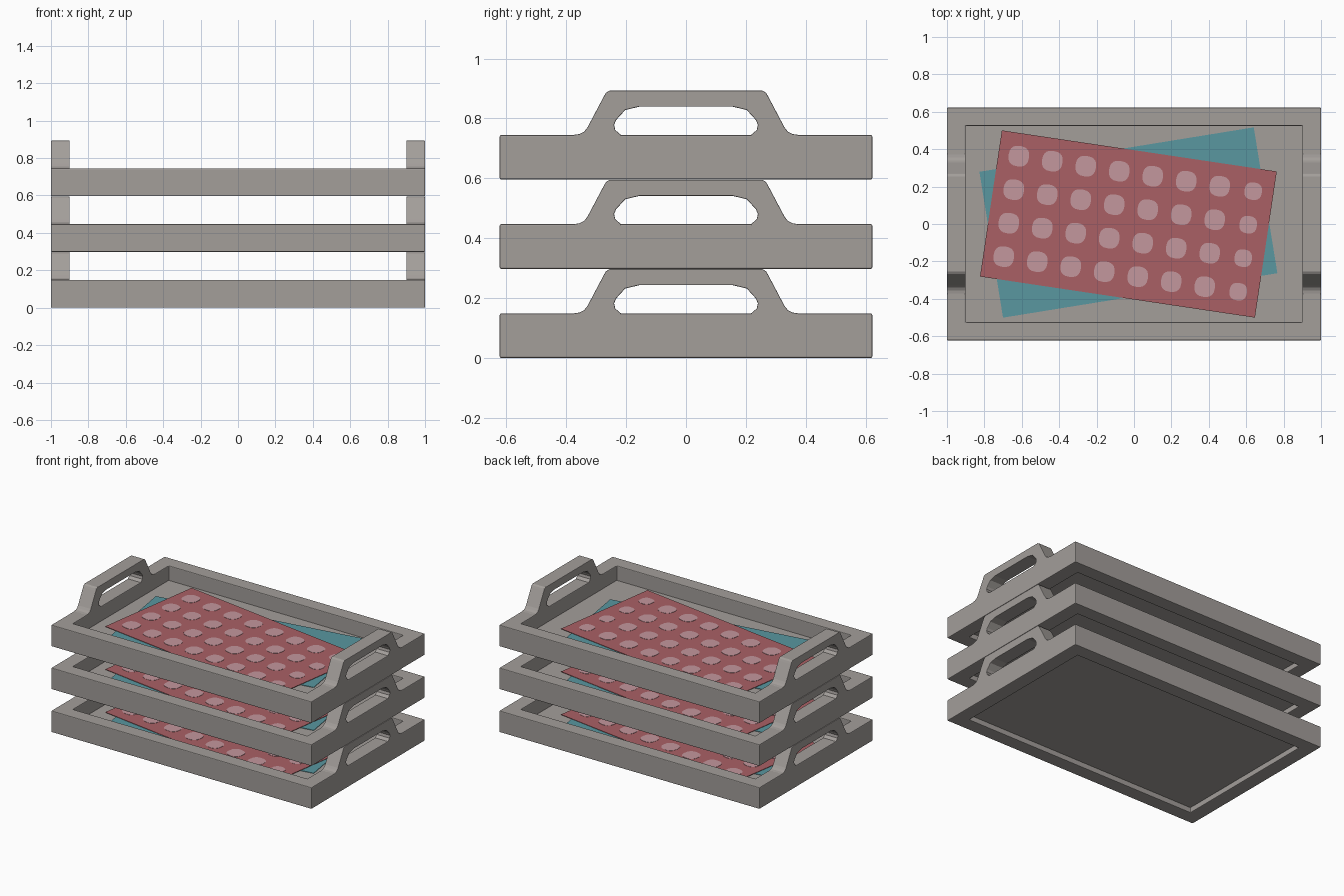
import bpy, bmesh, math
from mathutils import Matrix, Vector

if "Cube" in bpy.data.objects:
    bpy.data.objects.remove(bpy.data.objects["Cube"])

PITCH, H = 0.298, 0.149          # stacking step, rim height
OX, OY, IX, IY = 1.0, 0.622, 0.9, 0.525


def material(name, rgb):
    m = bpy.data.materials.new(name)
    m.diffuse_color = (*rgb, 1)
    m.use_nodes = True
    m.node_tree.nodes["Principled BSDF"].inputs["Base Color"].default_value = m.diffuse_color
    return m


GREY = material("warm_grey", (0.366, 0.342, 0.324))
RED = material("dusty_red", (0.40, 0.118, 0.13))
TEAL = material("teal", (0.10, 0.31, 0.35))
PINK = material("pale_pink", (0.55, 0.31, 0.34))


def finish(name, bm, mat, bevel=0.0):
    bmesh.ops.recalc_face_normals(bm, faces=bm.faces)
    me = bpy.data.meshes.new(name)
    bm.to_mesh(me)
    bm.free()
    me.materials.append(mat)
    ob = bpy.data.objects.new(name, me)
    bpy.context.collection.objects.link(ob)
    if bevel:
        b = ob.modifiers.new("bevel", 'BEVEL')
        b.width, b.segments = bevel, 2
        b.limit_method, b.angle_limit = 'ANGLE', math.radians(60)
    return ob


def prism(bm, pts, direction):
    """Extrude a closed outline along a direction."""
    face = bm.faces.new([bm.verts.new(p) for p in pts])
    ext = bmesh.ops.extrude_face_region(bm, geom=[face], use_keep_orig=True)
    vs = [g for g in ext["geom"] if isinstance(g, bmesh.types.BMVert)]
    bmesh.ops.translate(bm, verts=vs, vec=direction)


def rect(x, y, z):
    return [(-x, -y, z), (x, -y, z), (x, y, z), (-x, y, z)]


def rim(z0):
    bm = bmesh.new()
    loops = [[bm.verts.new(p) for p in rect(x, y, z)] for x, y, z in
             ((OX, OY, z0), (OX, OY, z0 + H), (IX, IY, z0 + H), (IX, IY, z0))]
    for a, b in zip(loops, loops[1:] + loops[:1]):
        for i in range(4):
            j = (i + 1) % 4
            bm.faces.new((a[i], a[j], b[j], b[i]))
    return bm


# handle arch: outer and inner half profiles (y, z), mirrored
OUTER = [(0.375, 0.138), (0.375, 0.149), (0.355, 0.152), (0.34, 0.16),
         (0.329, 0.174), (0.274, 0.278), (0.267, 0.29), (0.255, 0.297)]
INNER = [(0.157, 0.243), (0.203, 0.232), (0.233, 0.199), (0.24, 0.183),
         (0.236, 0.165), (0.217, 0.149), (0.217, 0.138)]


def mirrored(half):
    return [(-y, z) for y, z in half]


ARCH = mirrored(OUTER) + OUTER[::-1] + INNER[::-1] + mirrored(INNER)


def sheet_matrix(angle, y, z):
    return Matrix.Translation((-0.03, y, z)) @ Matrix.Rotation(math.radians(angle), 4, 'Z')


def dot(cx, cy, r):
    """Rounded-square outline."""
    pts = []
    for k in range(20):
        t = math.tau * k / 20
        c, s = math.cos(t), math.sin(t)
        pts.append((cx + r * math.copysign(abs(c) ** 0.8, c),
                    cy + r * math.copysign(abs(s) ** 0.8, s), 0))
    return pts


for n in range(3):
    z0 = n * PITCH
    tag = ("lower", "middle", "upper")[n]

    # rim and recessed floor
    finish(f"{tag}_tray_rim", rim(z0), GREY, 0.005)
    bm = bmesh.new()
    prism(bm, rect(IX + 0.01, IY + 0.01, z0 + 0.036), Vector((0, 0, 0.011)))
    finish(f"{tag}_tray_floor", bm, GREY)

    # handles on both ends
    for side, x in (("left", -OX), ("right", IX)):
        bm = bmesh.new()
        prism(bm, [(x, y, z0 + z) for y, z in ARCH], Vector((OX - IX, 0, 0)))
        finish(f"{tag}_{side}_handle", bm, GREY, 0.003)

    # two crossed cloths
    for name, mat, ang, y, z in (("under_cloth", TEAL, 9.2, 0.008, 0.048),
                                 ("top_cloth", RED, -8.5, 0.0, 0.053)):
        bm = bmesh.new()
        prism(bm, rect(0.743, 0.395, 0), Vector((0, 0, 0.003)))
        bm.transform(sheet_matrix(ang, y, z0 + z))
        finish(f"{tag}_{name}", bm, mat)

    # grid of dots on the top cloth
    bm = bmesh.new()
    for i in range(8):
        for j in range(4):
            r = 0.047 if i == 7 else 0.055
            prism(bm, dot(-0.633 + 0.181 * i, -0.271 + 0.181 * j, r), Vector((0, 0, 0.002)))
    bm.transform(sheet_matrix(-8.5, 0.0, z0 + 0.0555))
    finish(f"{tag}_cloth_dots", bm, PINK)
